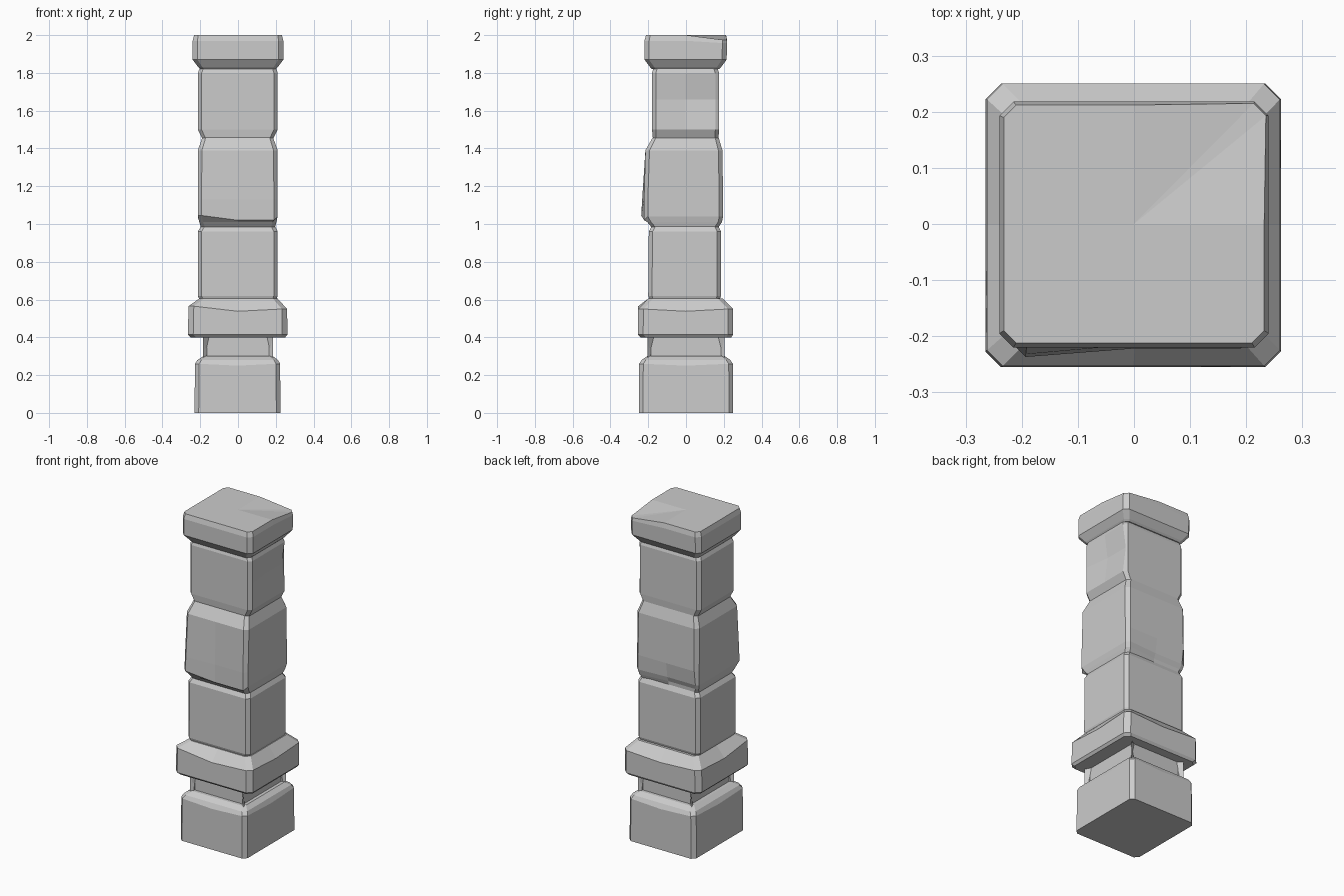
import bpy
import bmesh

cube = bpy.data.objects.get("Cube")
if cube:
    bpy.data.objects.remove(cube, do_unlink=True)

stone = bpy.data.materials.new("grey_stone")
stone.use_nodes = True
grey = (0.6, 0.6, 0.6, 1)
stone.diffuse_color = grey
stone.node_tree.nodes["Principled BSDF"].inputs["Base Color"].default_value = grey


def finish(name, bm):
    bmesh.ops.recalc_face_normals(bm, faces=bm.faces)
    mesh = bpy.data.meshes.new(name)
    bm.to_mesh(mesh)
    bm.free()
    mesh.materials.append(stone)
    obj = bpy.data.objects.new(name, mesh)
    bpy.context.collection.objects.link(obj)
    return obj


def ring_points(z, x0, x1, y0, y1, c):
    """Rectangle with cut corners and a middle point on each side, from front left."""
    mx, my = (x0 + x1) / 2, (y0 + y1) / 2
    return [(x0 + c, y0, z), (mx, y0, z), (x1 - c, y0, z),
            (x1, y0 + c, z), (x1, my, z), (x1, y1 - c, z),
            (x1 - c, y1, z), (mx, y1, z), (x0 + c, y1, z),
            (x0, y1 - c, z), (x0, my, z), (x0, y0 + c, z)]


def block(name, rings, chips=()):
    """Loft rings into a stone; chips shift (ring, points, offset) for worn edges."""
    bm = bmesh.new()
    loops = [[bm.verts.new(p) for p in ring_points(*r)] for r in rings]
    for ring, points, (dx, dy, dz) in chips:
        for i in points:
            loops[ring][i].co.x += dx
            loops[ring][i].co.y += dy
            loops[ring][i].co.z += dz
    n = len(loops[0])
    for low, high in zip(loops, loops[1:]):
        for i in range(n):
            j = (i + 1) % n
            bm.faces.new((low[i], low[j], high[j], high[i]))
    # close both ends with a fan around a centre point
    for loop, r in ((loops[0], rings[0]), (loops[-1], rings[-1])):
        centre = bm.verts.new(((r[1] + r[2]) / 2, (r[3] + r[4]) / 2, r[0]))
        for i in range(n):
            bm.faces.new((loop[i], loop[(i + 1) % n], centre))
    return finish(name, bm)


# Foot of the pillar
block("base_block", [
    (0, -.23, .225, -.25, .25, .022),
    (.26, -.228, .223, -.248, .248, .022),
    (.28, -.215, .212, -.235, .235, .022),
    (.30, -.185, .185, -.205, .205, .02),
], [(1, (1, 4, 7, 10), (0, 0, -.01))])

# Neck with a recessed tapered panel on each side
bm = bmesh.new()
bmesh.ops.create_cube(bm, size=1)
for v in bm.verts:
    v.co.x *= .37
    v.co.y *= .41
    v.co.z = v.co.z * .12 + .35
sides = [f for f in bm.faces if abs(f.normal.z) < .5]
bmesh.ops.inset_individual(bm, faces=sides, thickness=.012, depth=-.02)
for f in sides:
    across = 1 if abs(f.normal.x) > .5 else 0
    for v in f.verts:
        if v.co.z > .35:
            v.co[across] *= .87
finish("neck", bm)

# Wide band above the neck
block("band", [
    (.40, -.25, .25, -.24, .24, .028),
    (.415, -.265, .262, -.255, .25, .028),
    (.55, -.262, .26, -.253, .25, .028),
    (.605, -.205, .21, -.20, .195, .025),
], [(2, (1, 4, 7, 10), (0, 0, -.012)), (2, (11, 0), (0, 0, .015))])

# Shaft stones
block("lower_block", [
    (.59, -.20, .20, -.19, .175, .02),
    (.62, -.213, .21, -.20, .185, .02),
    (.96, -.213, .21, -.197, .185, .02),
    (.99, -.195, .195, -.18, .17, .02),
])
block("middle_block", [
    (.98, -.195, .195, -.18, .17, .02),
    (1.01, -.205, .203, -.205, .19, .02),
    (1.04, -.213, .21, -.222, .196, .02),
    (1.13, -.213, .21, -.222, .196, .02),
    (1.39, -.213, .21, -.215, .193, .022),
    (1.46, -.188, .185, -.175, .172, .018),
], [(2, (11, 0), (0, -.015, .005)), (2, (1, 2), (0, 0, -.02)),
    (3, (11, 0), (0, -.01, 0)), (1, (7, 8), (0, -.018, 0)),
    (2, (7, 8), (0, -.012, 0))])
block("upper_block", [
    (1.45, -.188, .185, -.175, .172, .018),
    (1.50, -.213, .21, -.18, .175, .02),
    (1.66, -.213, .21, -.18, .175, .02),
    (1.80, -.213, .21, -.18, .175, .02),
    (1.83, -.20, .20, -.17, .165, .02),
], [(2, (4, 5), (-.02, 0, 0))])

# Cap stone with one worn corner
block("cap", [
    (1.82, -.20, .20, -.18, .175, .02),
    (1.83, -.21, .21, -.19, .185, .022),
    (1.87, -.24, .24, -.22, .215, .025),
    (1.97, -.24, .24, -.22, .218, .025),
    (2.0, -.232, .232, -.212, .212, .022),
], [(4, (5, 6), (.003, .003, -.025)), (3, (5, 6), (0, 0, -.012))])
